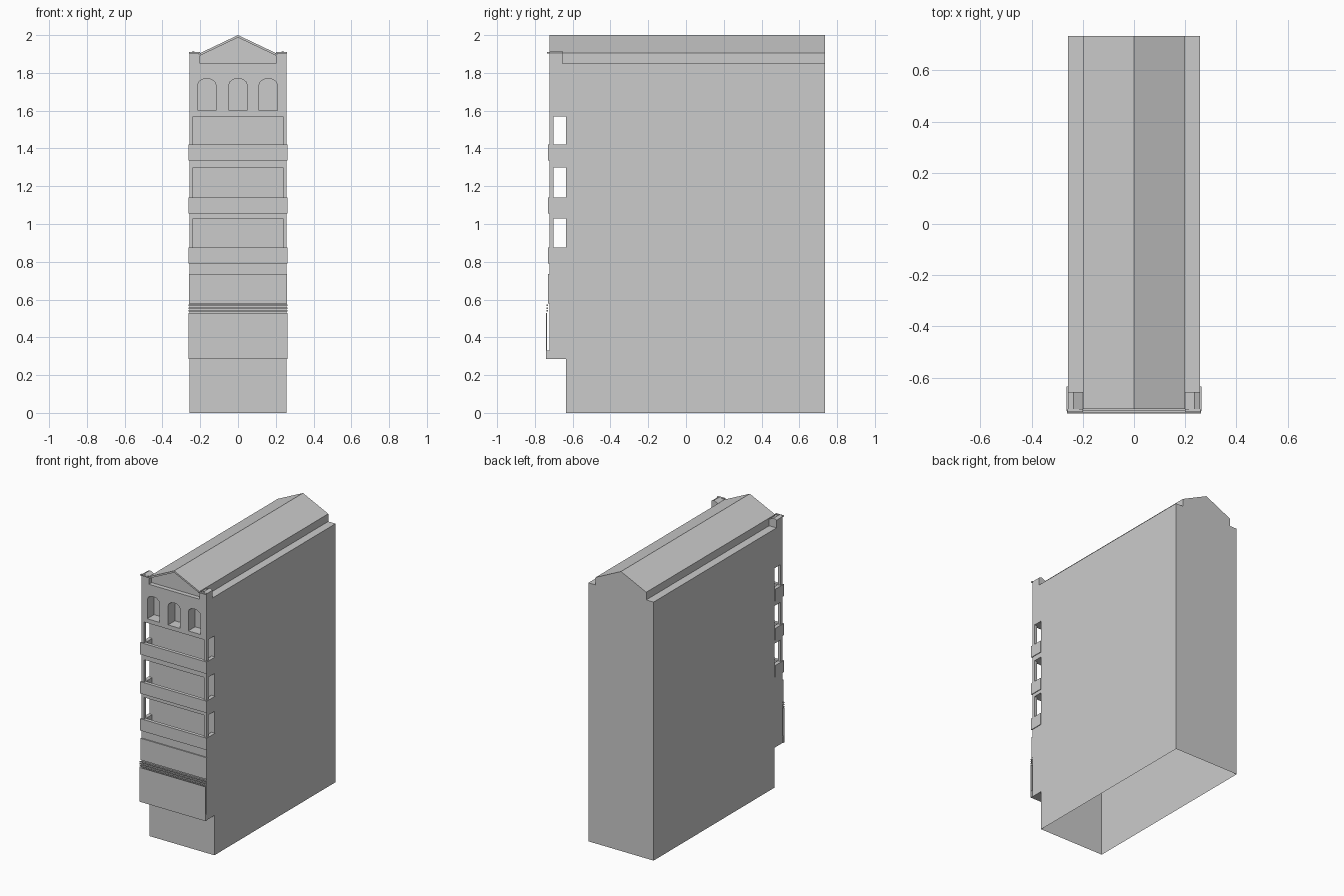
import bpy, bmesh, math

if "Cube" in bpy.data.objects:
    bpy.data.objects.remove(bpy.data.objects["Cube"])

def prism(name, pts, y0, y1):
    """Extrude an (x, z) outline along y."""
    bm = bmesh.new()
    f = bm.faces.new([bm.verts.new((x, y0, z)) for x, z in pts])
    r = bmesh.ops.extrude_face_region(bm, geom=[f])
    bmesh.ops.translate(bm, vec=(0, y1 - y0, 0),
                        verts=[v for v in r["geom"] if isinstance(v, bmesh.types.BMVert)])
    bmesh.ops.recalc_face_normals(bm, faces=bm.faces)
    me = bpy.data.meshes.new(name)
    bm.to_mesh(me)
    bm.free()
    ob = bpy.data.objects.new(name, me)
    bpy.context.collection.objects.link(ob)
    return ob

def box(name, x0, x1, y0, y1, z0, z1):
    return prism(name, [(x0, z0), (x1, z0), (x1, z1), (x0, z1)], y0, y1)

W, BACK, WALL, FRONT = 0.258, 0.735, -0.635, -0.722

# main body, open underneath
body = box("main_walls", -W, W, WALL, BACK, 0, 1.85)
bm = bmesh.new()
bm.from_mesh(body.data)
bmesh.ops.delete(bm, geom=[f for f in bm.faces if f.calc_center_median().z < 0.001],
                 context='FACES_ONLY')
bm.to_mesh(body.data)
bm.free()

# overhanging lower facade with its sign board, slats and upper panel
box("lower_overhang", -W, W, FRONT, WALL, 0.285, 0.80)
box("board_base", -0.262, 0.262, -0.736, FRONT, 0.285, 0.33)
box("front_board", -0.262, 0.262, -0.74, -0.735, 0.285, 0.53)
for i in range(3):
    z = 0.536 + i * 0.015
    box(f"slat_{i + 1}", -0.262, 0.262, -0.738, -0.73, z, z + 0.008)
box("upper_panel", -0.26, 0.26, -0.73, FRONT, 0.58, 0.735)

# loggias: floor slab and thin parapet on three sides
for i, (ceiling_below, top) in enumerate([(0.77, 0.875), (1.03, 1.14), (1.30, 1.42)]):
    base = top - 0.085
    box(f"loggia_floor_{i + 1}", -W, W, FRONT, WALL, ceiling_below, base + 0.005)
    box(f"parapet_front_{i + 1}", -0.263, 0.263, -0.73, -0.705, base, top)
    for s in (-1, 1):
        a, b = sorted((s * 0.235, s * 0.263))
        box(f"parapet_side_{i + 1}", a, b, -0.705, WALL, base, top)

# corner posts
for s in (-1, 1):
    a, b = sorted((s * 0.237, s * W))
    box("corner_post", a, b, FRONT, -0.702, 0.79, 1.58)

# top facade block with three arched niches
top = box("top_facade", -W, W, FRONT, WALL, 1.57, 1.85)
for c in (-0.165, 0, 0.16):
    arch = [(c - 0.048, 1.60), (c + 0.048, 1.60)]
    arch += [(c + 0.048 * math.cos(t), 1.737 + 0.033 * math.sin(t))
             for t in [math.pi * k / 6 for k in range(7)]]
    cutter = prism("niche_cutter", arch, -0.8, -0.645)
    cutter.hide_render = True
    m = top.modifiers.new("niche", 'BOOLEAN')
    m.operation = 'DIFFERENCE'
    m.solver = 'EXACT'
    m.object = cutter
    bpy.context.view_layer.objects.active = top
    bpy.ops.object.modifier_apply(modifier=m.name)
    bpy.data.objects.remove(cutter)

# gabled roof, with raking trim framing the recessed pediment
prism("roof", [(-0.2, 1.85), (0.2, 1.85), (0.2, 1.905), (0, 2.0), (-0.2, 1.905)], -0.69, BACK)
prism("pediment_trim", [(-0.2, 1.892), (0, 1.987), (0.2, 1.892),
                        (0.2, 1.905), (0, 2.0), (-0.2, 1.905)], FRONT, -0.69)

# corner blocks beside the pediment
for s in (-1, 1):
    prism("corner_block", [(s * x, z) for x, z in
          [(0.2, 1.85), (W, 1.85), (W, 1.905), (0.237, 1.915), (0.2, 1.897)]], FRONT, -0.655)
    a, b = sorted((s * 0.2, s * 0.26))
    box("corner_cap", a, b, -0.735, FRONT, 1.902, 1.91)
